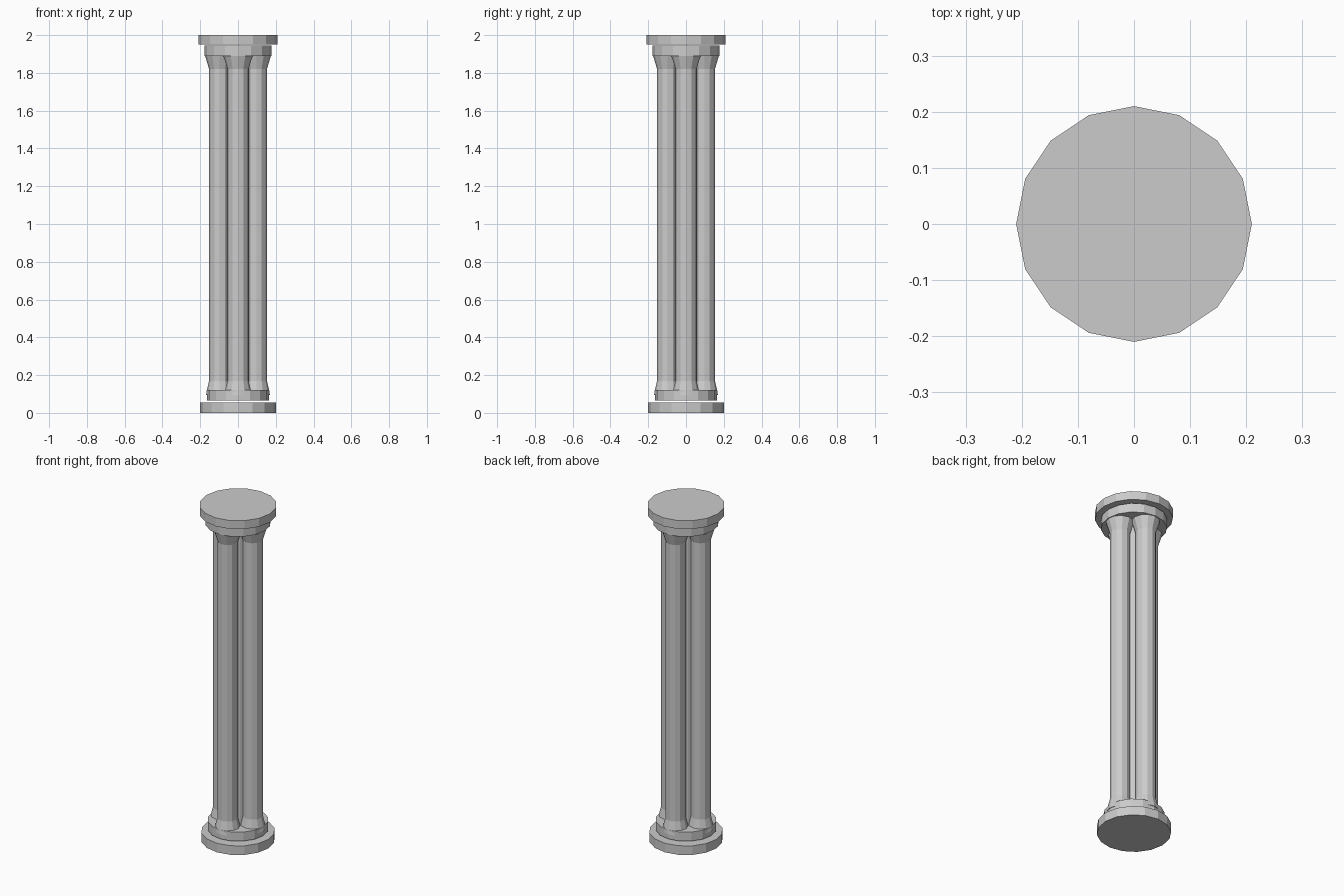
import bpy, bmesh, math

if "Cube" in bpy.data.objects:
    bpy.data.objects.remove(bpy.data.objects["Cube"])


def lathe(name, profile, sides, cx=0.0, cy=0.0):
    """Closed low-poly solid of revolution from (radius, z) pairs."""
    bm = bmesh.new()
    rings = []
    for r, z in profile:
        rings.append([bm.verts.new((cx + r * math.cos(2 * math.pi * i / sides),
                                    cy + r * math.sin(2 * math.pi * i / sides), z))
                      for i in range(sides)])
    for a, b in zip(rings, rings[1:]):
        for i in range(sides):
            j = (i + 1) % sides
            bm.faces.new((a[i], a[j], b[j], b[i]))
    bm.faces.new(rings[0][::-1])
    bm.faces.new(rings[-1])
    mesh = bpy.data.meshes.new(name)
    bm.to_mesh(mesh)
    bm.free()
    obj = bpy.data.objects.new(name, mesh)
    bpy.context.collection.objects.link(obj)
    return obj


# Stacked round slabs of the base and the capital
for name, r, z0, z1 in (("base_plinth", 0.20, 0.0, 0.054),
                        ("base_ring", 0.165, 0.066, 0.12),
                        ("capital_ring", 0.178, 1.89, 1.944),
                        ("capital_slab", 0.21, 1.95, 2.0)):
    lathe(name, [(r, z0), (r, z1)], 16)

# Central core visible between the shafts
lathe("core", [(0.07, 0.10), (0.07, 1.90)], 16)

# Four clustered shafts with flared feet and heads
shaft = [(0.072, 0.095), (0.068, 0.12), (0.056, 0.17),
         (0.056, 1.82), (0.077, 1.89)]
for k in range(4):
    a = k * math.pi / 2
    lathe(f"shaft_{k + 1}", shaft, 12, 0.097 * math.cos(a), 0.097 * math.sin(a))
